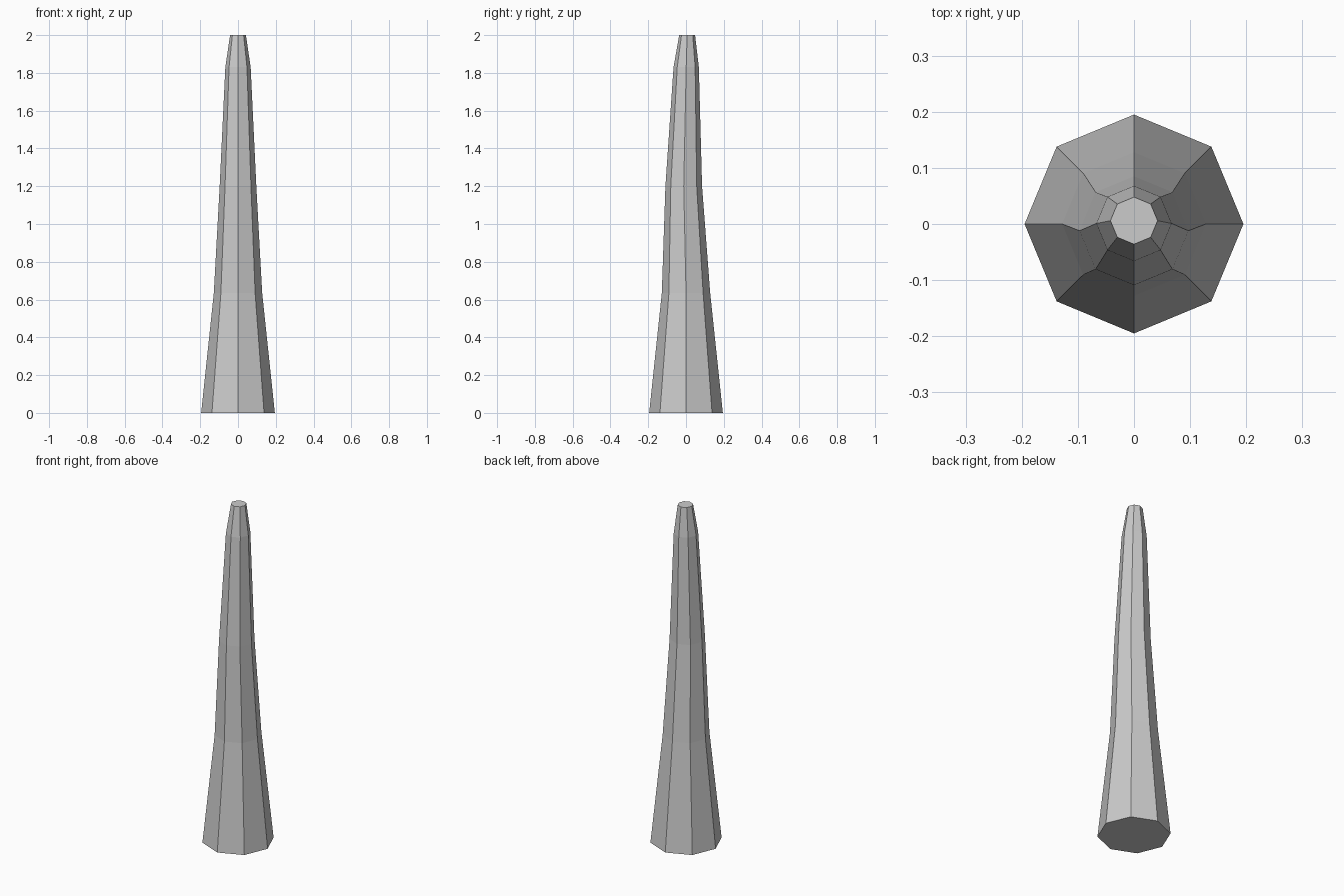
import bpy, bmesh
from math import cos, sin, tau

if "Cube" in bpy.data.objects:
    bpy.data.objects.remove(bpy.data.objects["Cube"])

SIDES = 8
# Ring profile: height, radius, sideways bend along y
RINGS = [(0, 0.195, 0), (0.635, 0.128, 0), (1.2, 0.097, -0.012),
         (1.83, 0.067, 0.001), (2.0, 0.042, 0.006)]

# Tapered, slightly bent eight-sided post
bm = bmesh.new()
loops = [[bm.verts.new((r * cos(tau * i / SIDES), y + r * sin(tau * i / SIDES), z))
          for i in range(SIDES)] for z, r, y in RINGS]
for low, high in zip(loops, loops[1:]):
    for i in range(SIDES):
        j = (i + 1) % SIDES
        bm.faces.new((low[i], low[j], high[j], high[i]))

# End caps
bm.faces.new(loops[0][::-1])
bm.faces.new(loops[-1])

mesh = bpy.data.meshes.new("tapered_post")
bm.to_mesh(mesh)
bm.free()
bpy.context.collection.objects.link(bpy.data.objects.new("tapered_post", mesh))
